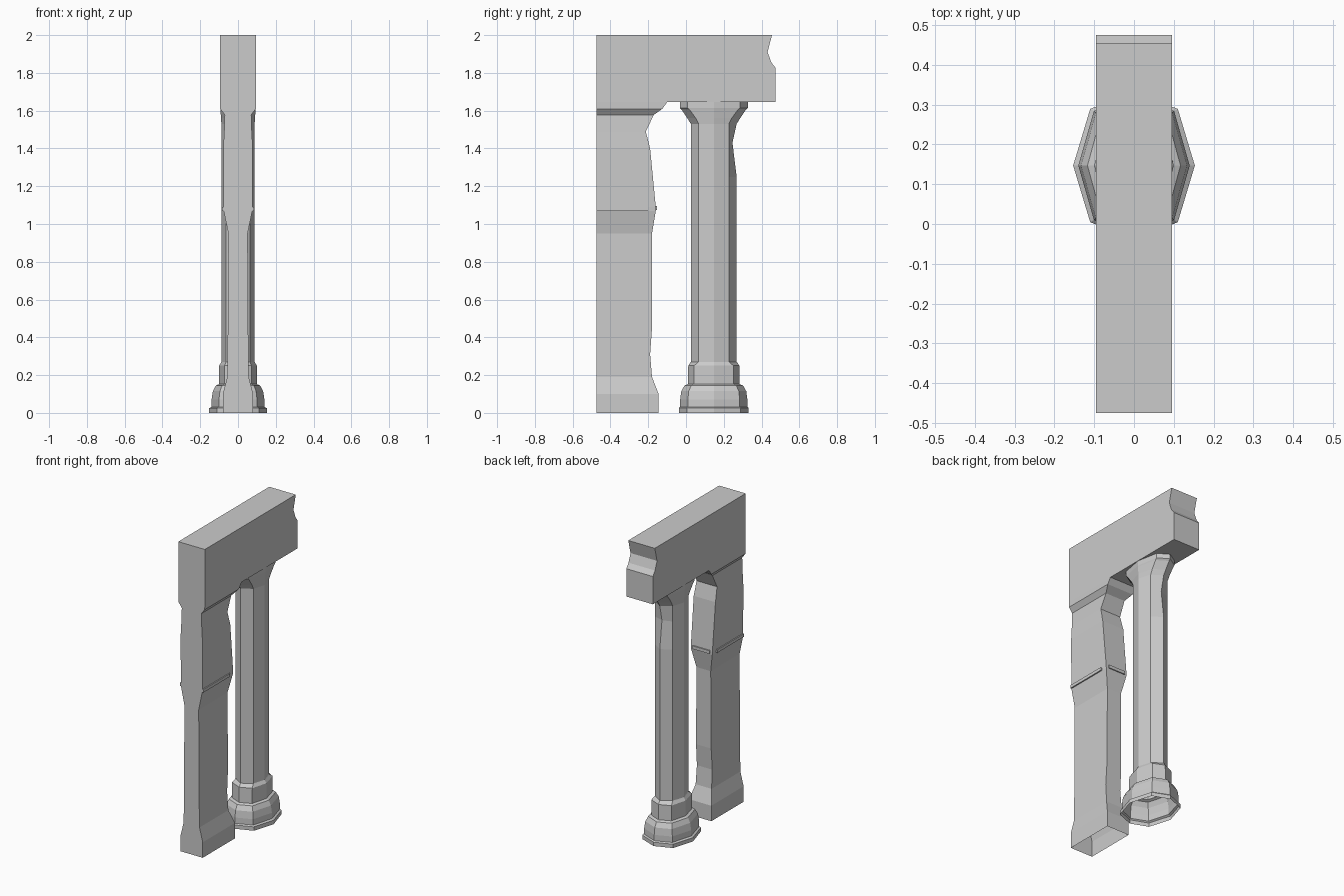
import bpy
import bmesh

cube = bpy.data.objects.get("Cube")
if cube:
    bpy.data.objects.remove(cube, do_unlink=True)

stone = bpy.data.materials.new("grey_stone")
stone.use_nodes = True
GREY = (0.6, 0.6, 0.6, 1)
stone.diffuse_color = GREY
stone.node_tree.nodes["Principled BSDF"].inputs["Base Color"].default_value = GREY


def loft(name, rings, cap_start=False, cap_end=False):
    """Join equal closed rings of points into a flat-faced shell."""
    bm = bmesh.new()
    loops = [[bm.verts.new(p) for p in ring] for ring in rings]
    for low, high in zip(loops, loops[1:]):
        n = len(low)
        for i in range(n):
            j = (i + 1) % n
            bm.faces.new((low[i], low[j], high[j], high[i]))
    if cap_start:
        bm.faces.new(loops[0][::-1])
    if cap_end:
        bm.faces.new(loops[-1])
    bmesh.ops.recalc_face_normals(bm, faces=bm.faces)
    mesh = bpy.data.meshes.new(name)
    bm.to_mesh(mesh)
    bm.free()
    mesh.materials.append(stone)
    obj = bpy.data.objects.new(name, mesh)
    bpy.context.collection.objects.link(obj)
    return obj


def rect(hx, y0, y1, z):
    return [(-hx, y0, z), (hx, y0, z), (hx, y1, z), (-hx, y1, z)]


def bar(name, x0, x1, y0, y1, z0, z1):
    corners = [(x0, y0), (x1, y0), (x1, y1), (x0, y1)]
    loft(name, [[(x, y, z) for x, y in corners] for z in (z0, z1)], True, True)


FRONT = -0.475

# Lintel with a broken back end
side = [(FRONT, 1.645), (0.475, 1.645), (0.475, 1.825), (0.452, 1.855),
        (0.432, 1.91), (0.455, 2.0), (FRONT, 2.0)]
loft("lintel", [[(x, y, z) for y, z in side] for x in (-0.095, 0.095)], True, True)

# Worn wall pier: half width, back edge, height
pier = [(0.08, -0.145, 0), (0.08, -0.145, 0.1), (0.057, -0.18, 0.19),
        (0.055, -0.19, 0.31), (0.054, -0.18, 0.45), (0.051, -0.18, 0.95),
        (0.076, -0.16, 1.07), (0.077, -0.16, 1.09), (0.078, -0.19, 1.4),
        (0.073, -0.213, 1.49), (0.07, -0.17, 1.578), (0.094, -0.125, 1.61),
        (0.095, -0.1, 1.645)]
loft("wall_pier", [rect(hx, FRONT, back, z) for hx, back, z in pier])

# Thin broken moulding around the pier
for label, s in (("left", 1), ("right", -1)):
    bar(label + "_moulding", s * 0.06, s * 0.084, FRONT, -0.2, 1.07, 1.09)
bar("back_moulding", -0.06, 0.06, -0.18, -0.153, 1.075, 1.095)

# Flattened octagonal column: half width, half depth, corner depth ratio, height
CENTRE = 0.147
column = [(0.153, 0.185, 0.77, 0), (0.153, 0.185, 0.77, 0.025),
          (0.14, 0.178, 0.77, 0.032), (0.14, 0.178, 0.77, 0.07),
          (0.133, 0.172, 0.77, 0.115), (0.117, 0.155, 0.77, 0.145),
          (0.1, 0.137, 0.77, 0.152), (0.1, 0.135, 0.77, 0.25),
          (0.09, 0.125, 0.68, 0.266), (0.088, 0.121, 0.66, 0.27),
          (0.088, 0.121, 0.66, 1.25), (0.088, 0.121, 0.66, 1.43),
          (0.088, 0.121, 0.66, 1.53), (0.09, 0.14, 0.68, 1.56),
          (0.093, 0.17, 0.75, 1.605), (0.094, 0.18, 0.77, 1.615),
          (0.094, 0.18, 0.77, 1.645)]
rings = []
for rx, ry, k, z in column:
    chip = 0.022 if z == 1.43 else 0
    shape = [(1, 0), (0.72, k), (0, 1), (-0.72, k),
             (-1, 0), (-0.72, -k), (0, -1), (0.72, -k)]
    rings.append([(u * rx, CENTRE + v * ry - (chip if v == 1 else 0), z)
                  for u, v in shape])
loft("column", rings)
